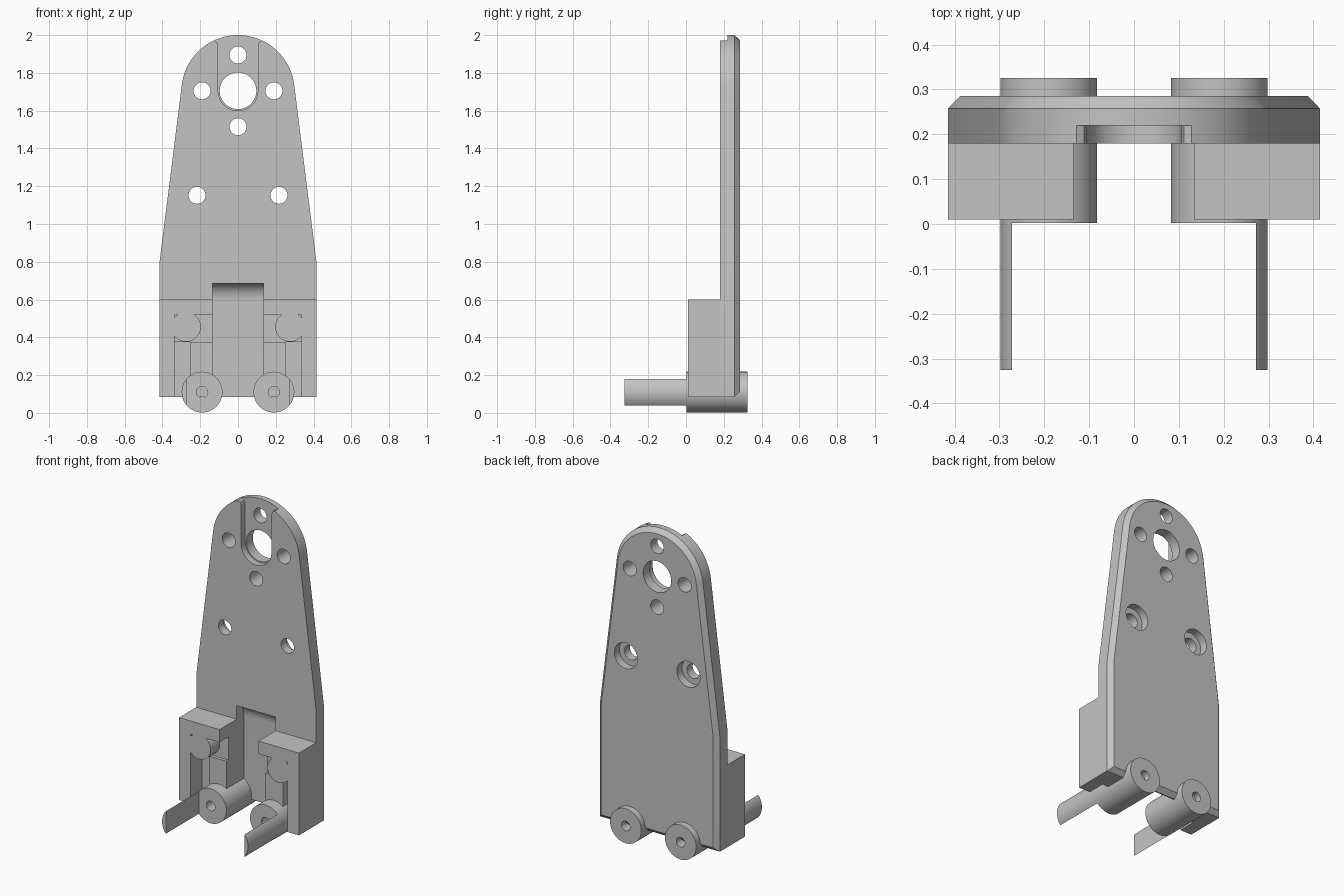
import bpy, bmesh, math
from math import sin, cos, pi, sqrt

if "Cube" in bpy.data.objects:
    bpy.data.objects.remove(bpy.data.objects["Cube"], do_unlink=True)

grey = bpy.data.materials.new("plain_grey")
grey.use_nodes = True
COLOUR = (0.55, 0.55, 0.55, 1)
grey.diffuse_color = COLOUR
grey.node_tree.nodes["Principled BSDF"].inputs["Base Color"].default_value = COLOUR


def loft(name, loops):
    """Solid through matching closed loops of 3D points."""
    bm = bmesh.new()
    rings = [[bm.verts.new(p) for p in loop] for loop in loops]
    n = len(rings[0])
    bm.faces.new(rings[0])
    bm.faces.new(rings[-1][::-1])
    for a, b in zip(rings, rings[1:]):
        for i in range(n):
            j = (i + 1) % n
            bm.faces.new((a[j], a[i], b[i], b[j]))
    bmesh.ops.recalc_face_normals(bm, faces=bm.faces)
    mesh = bpy.data.meshes.new(name)
    bm.to_mesh(mesh)
    bm.free()
    mesh.materials.append(grey)
    ob = bpy.data.objects.new(name, mesh)
    bpy.context.collection.objects.link(ob)
    return ob


def prism(name, points, y0, y1):
    return loft(name, [[(x, y, z) for x, z in points] for y in (y0, y1)])


def box(name, x0, x1, y0, y1, z0, z1):
    return prism(name, [(x0, z0), (x1, z0), (x1, z1), (x0, z1)], y0, y1)


def arc(cx, cz, r, a0, a1, n=32):
    return [(cx + r * cos(a0 + (a1 - a0) * i / n), cz + r * sin(a0 + (a1 - a0) * i / n))
            for i in range(n + 1)]


def cylinder(name, x, z, r, y0, y1, n=48):
    return prism(name, arc(x, z, r, 0, 2 * pi, n)[:-1], y0, y1)


def boolean(ob, tool, operation="DIFFERENCE"):
    tool.hide_render = True
    mod = ob.modifiers.new("cut", "BOOLEAN")
    mod.object, mod.operation, mod.solver = tool, operation, "EXACT"
    bpy.context.view_layer.objects.active = ob
    bpy.ops.object.modifier_apply(modifier=mod.name)
    bpy.data.objects.remove(tool, do_unlink=True)


# Tapered back plate with a chamfered rear edge
def outline(inset):
    w, tilt = 0.415 - inset, 0.124
    return ([(-w, 0.085 + inset), (w, 0.085 + inset), (w, 0.8)]
            + arc(0, 1.7, 0.3 - inset, tilt, pi - tilt, 48) + [(-w, 0.8)])


plate = loft("back_plate", [[(x, y, z) for x, z in outline(d)]
                            for y, d in ((0.18, 0), (0.257, 0), (0.285, 0.027))])

# Front slot, round at the bottom and flared at the top
slot = arc(0, 1.705, 0.105, pi, 2 * pi) + [(0.105, 1.945), (0.112, 1.963), (0.135, 1.975),
        (0.135, 2.1), (-0.135, 2.1), (-0.135, 1.975), (-0.112, 1.963), (-0.105, 1.945)]
boolean(plate, prism("slot_cutter", slot, 0.1, 0.22))

# Shaft hole, screw holes and rear counterbores
holes = [(0, 1.705, 0.097), (0, 1.895, 0.045), (0, 1.515, 0.045)]
for s in (-1, 1):
    holes += [(s * 0.19, 1.705, 0.045), (s * 0.217, 1.152, 0.045)]
for x, z, r in holes:
    boolean(plate, cylinder("hole_cutter", x, z, r, 0.1, 0.4))
for s in (-1, 1):
    boolean(plate, cylinder("counterbore_cutter", s * 0.217, 1.152, 0.08, 0.235, 0.4))

# Central channel with a coved top
cove = [(0.18 + 0.07 * cos(a), 0.6 + 0.085 * sin(a)) for a in [i * pi / 32 for i in range(17)]]
channel = [(0.1, 0.05), (0.25, 0.05)] + cove + [(0.1, 0.685)]
boolean(plate, loft("channel_cutter", [[(x, y, z) for y, z in channel] for x in (-0.135, 0.135)]))

objects = [plate]
BOSS_X, BOSS_Z, BOSS_R = 0.19, 0.11, 0.108
for s, side in ((-1, "right"), (1, "left")):
    def sided(name, x0, x1, *rest):
        return box(name, min(s * x0, s * x1), max(s * x0, s * x1), *rest)

    # Foot block with a stepped pocket open to the channel
    block = sided("foot_block_" + side, 0.135, 0.415, 0.01, 0.181, 0.085, 0.6)
    boolean(block, sided("pocket_cutter", 0.255, 0.335, -0.1, 0.123, 0.0, 0.376))
    boolean(block, sided("ledge_cutter", 0.1, 0.256, -0.1, 0.08, 0.0, 0.376))
    boolean(block, sided("notch_cutter", 0.1, 0.335, -0.1, 0.1, 0.375, 0.52))
    stop = cylinder("round_stop_" + side, s * 0.275, 0.455, 0.078, 0.0101, 0.15)

    # Pin boss with a through hole
    boss = cylinder("pin_boss_" + side, s * BOSS_X, BOSS_Z, BOSS_R, 0.002, 0.325, 64)
    boolean(boss, cylinder("pin_hole_cutter", s * BOSS_X, BOSS_Z, 0.03, -0.1, 0.5, 32))

    # Forward prong: a sliver of the boss cylinder
    half = math.acos(0.082 / BOSS_R)
    section = [(s * x, z) for x, z in arc(BOSS_X, BOSS_Z, BOSS_R, -half, half, 16)]
    prong = prism("prong_" + side, section, -0.325, 0.01)
    objects += [block, stop, boss, prong]

# Smooth curved walls while keeping edges crisp
bpy.ops.object.select_all(action="DESELECT")
for ob in objects:
    ob.select_set(True)
bpy.context.view_layer.objects.active = plate
bpy.ops.object.shade_smooth_by_angle(angle=math.radians(25))
